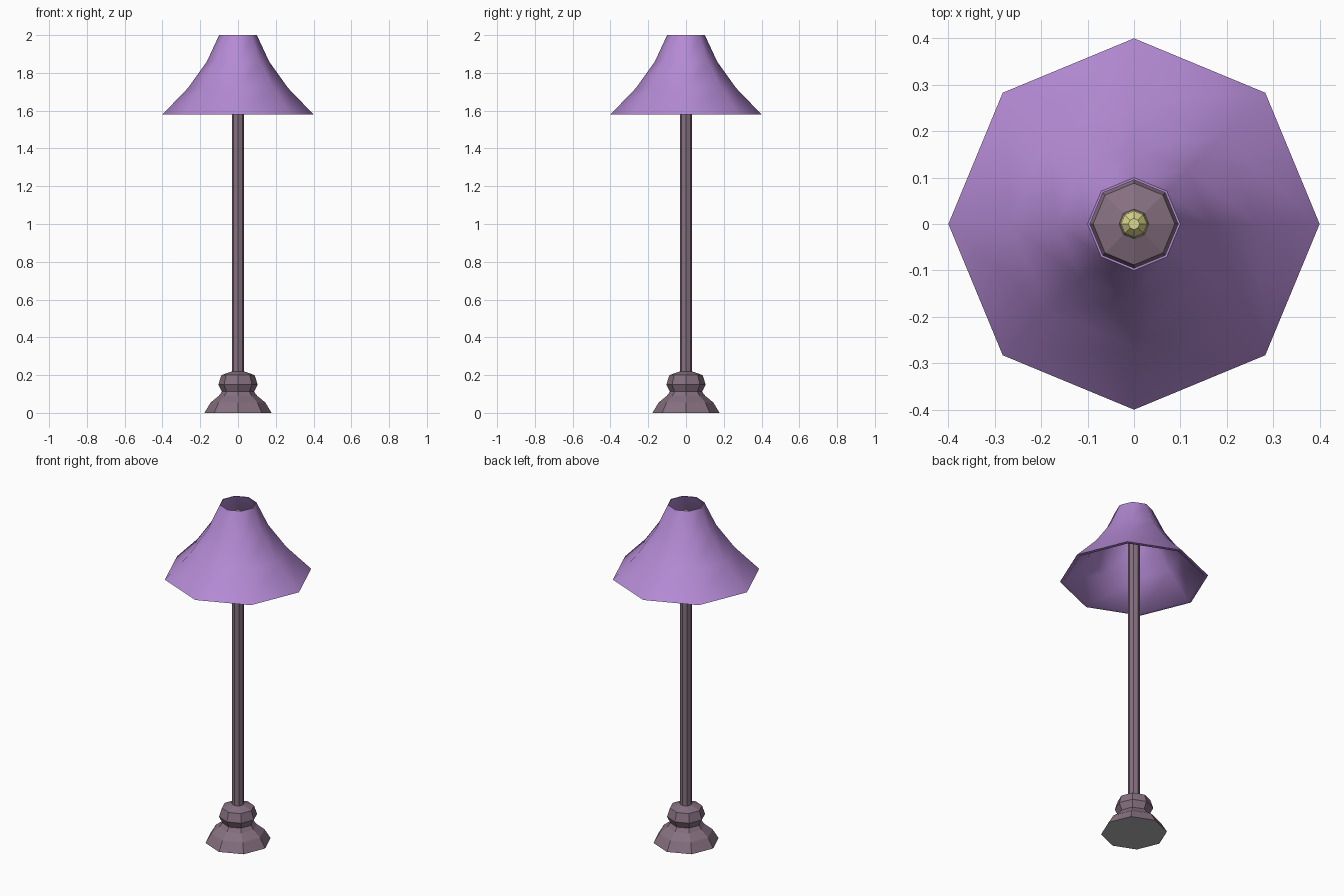
import bpy, bmesh, math

if "Cube" in bpy.data.objects:
    bpy.data.objects.remove(bpy.data.objects["Cube"])


def material(name, rgb):
    """Flat colour given as sRGB 0-255, stored as linear."""
    m = bpy.data.materials.new(name)
    lin = [((c / 255 + 0.055) / 1.055) ** 2.4 for c in rgb]
    m.diffuse_color = (*lin, 1)
    m.use_nodes = True
    m.node_tree.nodes["Principled BSDF"].inputs["Base Color"].default_value = m.diffuse_color
    return m


PURPLE = material("lilac fabric", (180, 138, 212))
MAUVE = material("mauve metal", (134, 112, 128))
GREY = material("pale grey underside", (178, 178, 178))
YELLOW = material("warm bulb yellow", (222, 216, 140))


def lathe(name, profile, mats, closed=False, smooth=False, sides=8):
    """Turn a (radius, z) profile around the z axis."""
    bm = bmesh.new()
    rings = []
    for r, z in profile:
        rings.append([bm.verts.new((r * math.cos(math.tau * i / sides),
                                    r * math.sin(math.tau * i / sides), z))
                      for i in range(sides)])
    pairs = list(zip(rings, rings[1:]))
    if closed:
        pairs.append((rings[-1], rings[0]))
    for a, b in pairs:
        for i in range(sides):
            j = (i + 1) % sides
            bm.faces.new((a[i], a[j], b[j], b[i]))
    if not closed:
        bm.faces.new(rings[0][::-1])
        bm.faces.new(rings[-1])
    bmesh.ops.recalc_face_normals(bm, faces=bm.faces)
    if len(mats) > 1:  # second colour on the underside
        bm.normal_update()
        for f in bm.faces:
            f.material_index = int(f.normal.z < -0.99)
    me = bpy.data.meshes.new(name)
    bm.to_mesh(me)
    bm.free()
    for m in mats:
        me.materials.append(m)
    ob = bpy.data.objects.new(name, me)
    bpy.context.collection.objects.link(ob)
    if smooth:
        bpy.ops.object.select_all(action='DESELECT')
        ob.select_set(True)
        bpy.context.view_layer.objects.active = ob
        bpy.ops.object.shade_smooth_by_angle(angle=math.radians(50))
    return ob


# Stepped foot with grey underside
lathe("base", [(0.178, 0), (0.145, 0.055), (0.102, 0.09), (0.085, 0.112),
               (0.104, 0.15), (0.088, 0.2), (0.032, 0.22)], [MAUVE, GREY])

# Upright pole
lathe("pole", [(0.033, 0.21), (0.033, 1.86)], [MAUVE])

# Bulb on the pole
lathe("bulb", [(0.022, 1.86), (0.031, 1.9), (0.028, 1.94), (0.012, 1.96)],
      [YELLOW])

# Flared hollow shade: outside going up, inside coming down
lathe("lampshade", [(0.4, 1.58), (0.265, 1.72), (0.165, 1.86), (0.1, 2.0),
                    (0.095, 2.0), (0.155, 1.86), (0.25, 1.72), (0.38, 1.58)],
      [PURPLE], closed=True, smooth=True)
